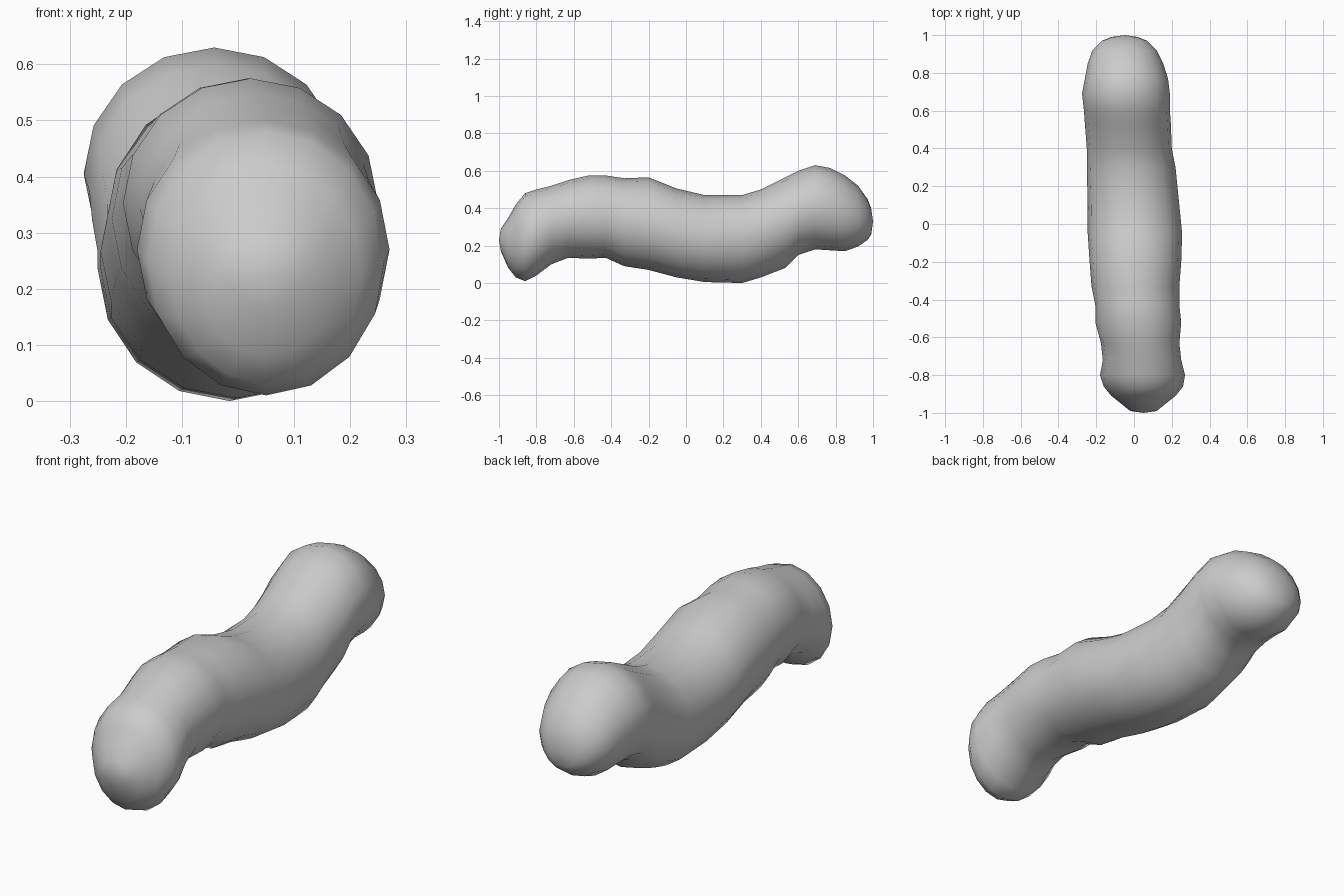
import bpy
import bmesh
import math

default_cube = bpy.data.objects.get("Cube")
if default_cube:
    bpy.data.objects.remove(default_cube, do_unlink=True)

SIDES = 16

# Body cross-sections: position along y, bottom, top, right edge, left edge
sections = [
    (-.99, .17, .29, -.02, .12),
    (-.95, .08, .35, -.07, .17),
    (-.91, .03, .42, -.12, .22),
    (-.86, .01, .48, -.16, .26),
    (-.8, .04, .5, -.18, .27),
    (-.72, .1, .52, -.165, .25),
    (-.63, .135, .55, -.175, .24),
    (-.52, .13, .575, -.205, .25),
    (-.43, .135, .575, -.205, .24),
    (-.33, .09, .56, -.225, .24),
    (-.2, .07, .565, -.235, .25),
    (-.05, .03, .505, -.245, .255),
    (.1, .005, .47, -.245, .24),
    (.3, 0, .47, -.25, .22),
    (.4, .03, .5, -.25, .2),
    (.53, .08, .565, -.26, .195),
    (.6, .15, .6, -.265, .19),
    (.69, .18, .63, -.275, .19),
    (.77, .175, .615, -.26, .18),
    (.85, .17, .575, -.245, .155),
    (.92, .195, .52, -.22, .12),
    (.97, .23, .45, -.17, .07),
    (.99, .26, .4, -.12, .02),
]


def make_material(name, color):
    """Plain single-colour surface."""
    material = bpy.data.materials.new(name)
    material.use_nodes = True
    material.diffuse_color = color
    shader = material.node_tree.nodes["Principled BSDF"]
    shader.inputs["Base Color"].default_value = color
    return material


def add_ring(bm, y, bottom, top, right, left):
    """One oval ring of vertices around the body."""
    center_x, radius_x = (left + right) / 2, (left - right) / 2
    center_z, radius_z = (top + bottom) / 2, (top - bottom) / 2
    angles = [math.tau * i / SIDES for i in range(SIDES)]
    return [bm.verts.new((center_x + radius_x * math.cos(a), y,
                          center_z + radius_z * math.sin(a)))
            for a in angles]


def add_cap(bm, ring, y):
    """Fan of triangles closing one rounded end."""
    count = len(ring)
    x = sum(v.co.x for v in ring) / count
    z = sum(v.co.z for v in ring) / count
    tip = bm.verts.new((x, y, z))
    for i in range(count):
        bm.faces.new((ring[i], ring[(i + 1) % count], tip))


# Loft the body through its rings and close both ends
bm = bmesh.new()
rings = [add_ring(bm, *section) for section in sections]
for near, far in zip(rings, rings[1:]):
    for i in range(SIDES):
        j = (i + 1) % SIDES
        bm.faces.new((near[i], near[j], far[j], far[i]))
add_cap(bm, rings[0], -1)
add_cap(bm, rings[-1], 1)
bmesh.ops.recalc_face_normals(bm, faces=bm.faces)
for face in bm.faces:
    face.smooth = True

mesh = bpy.data.meshes.new("worm_body")
bm.to_mesh(mesh)
bm.free()
mesh.materials.append(make_material("soft grey", (.6, .6, .6, 1)))
body = bpy.data.objects.new("worm_body", mesh)
bpy.context.collection.objects.link(body)
